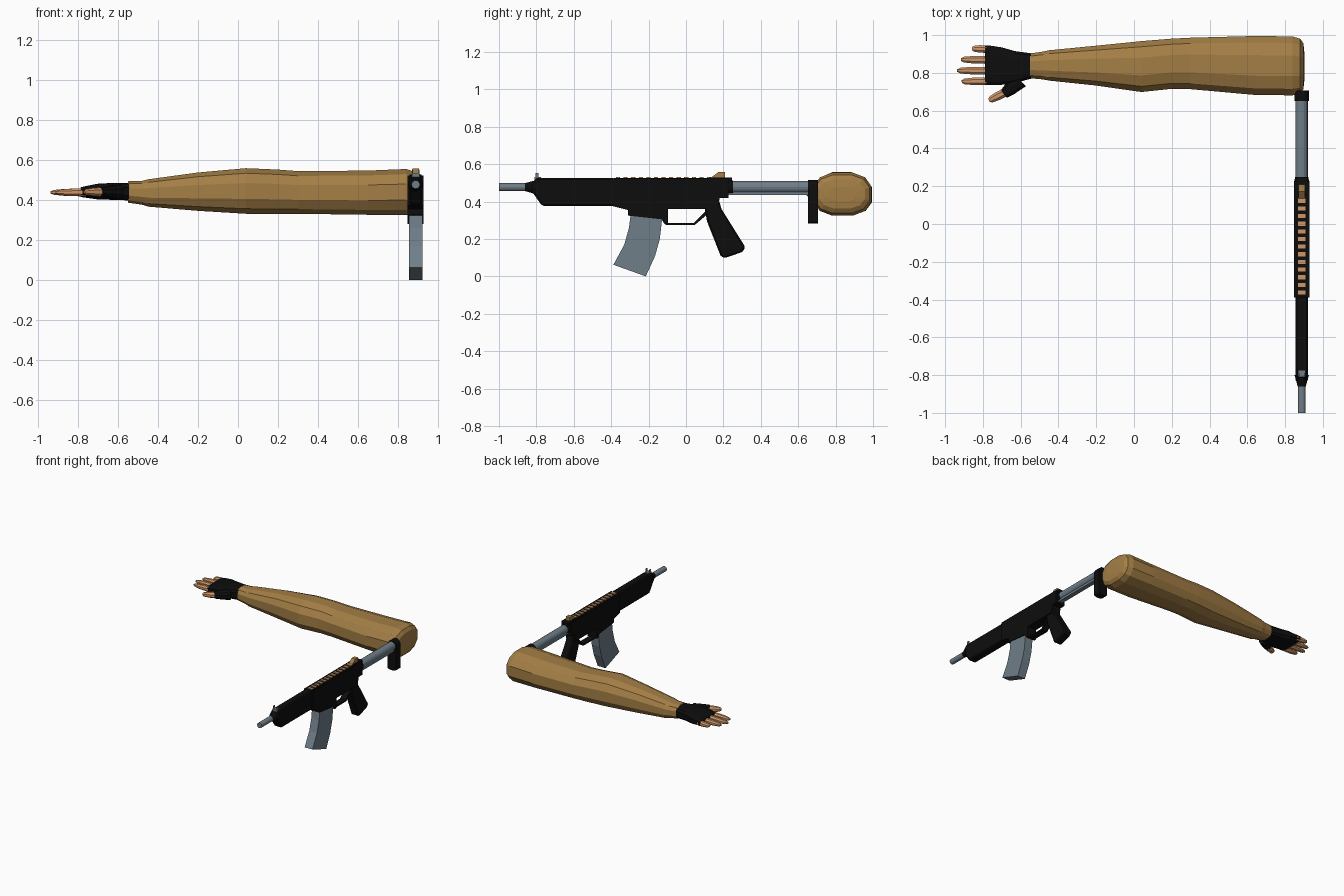
import bpy, bmesh, math
from mathutils import Vector, Matrix

if "Cube" in bpy.data.objects:
    bpy.data.objects.remove(bpy.data.objects["Cube"])

GX = 0.888  # rifle centre line


def material(name, rgb):
    m = bpy.data.materials.new(name)
    m.diffuse_color = (*rgb, 1)
    m.use_nodes = True
    m.node_tree.nodes["Principled BSDF"].inputs["Base Color"].default_value = m.diffuse_color
    return m


TAN = material("sleeve tan", (0.37, 0.21, 0.06))
SKIN = material("skin", (0.62, 0.31, 0.14))
BLACK = material("black", (0.004, 0.004, 0.004))
GREY = material("steel grey", (0.16, 0.21, 0.25))


def finish(name, bm, mat, bevel=0):
    bmesh.ops.recalc_face_normals(bm, faces=bm.faces)
    me = bpy.data.meshes.new(name)
    bm.to_mesh(me)
    bm.free()
    me.materials.append(mat)
    ob = bpy.data.objects.new(name, me)
    bpy.context.collection.objects.link(ob)
    if bevel:
        b = ob.modifiers.new("bevel", "BEVEL")
        b.width, b.segments, b.limit_method = bevel, 1, "ANGLE"
        b.angle_limit = math.radians(50)
    return ob


def loft(name, rings, mat, sides=12, power=2.0, turn=None):
    """Skin of rings (x, y0, y1, z0, z1); turn = (start, angle) places it."""
    bm = bmesh.new()
    loops = []
    for x, y0, y1, z0, z1 in rings:
        loop = []
        for i in range(sides):
            a = math.tau * (i + 0.5) / sides
            c, s = math.cos(a), math.sin(a)
            c = math.copysign(abs(c) ** (2 / power), c)
            s = math.copysign(abs(s) ** (2 / power), s)
            loop.append(bm.verts.new((x, (y0 + y1) / 2 + c * (y1 - y0) / 2,
                                      (z0 + z1) / 2 + s * (z1 - z0) / 2)))
        loops.append(loop)
    for a, b in zip(loops, loops[1:]):
        for i in range(sides):
            j = (i + 1) % sides
            bm.faces.new((a[i], a[j], b[j], b[i]))
    bm.faces.new(loops[0])
    bm.faces.new(loops[-1])
    if turn:
        bm.transform(Matrix.Translation(turn[0]) @ Matrix.Rotation(turn[1], 4, "Z"))
    return finish(name, bm, mat)


def prism(name, pts, half, mat, bevel=0, x=GX):
    """Side profile (y, z) extruded across x."""
    bm = bmesh.new()
    f = bm.faces.new([bm.verts.new((x - half, y, z)) for y, z in pts])
    r = bmesh.ops.extrude_face_region(bm, geom=[f])
    vs = [v for v in r["geom"] if isinstance(v, bmesh.types.BMVert)]
    bmesh.ops.translate(bm, verts=vs, vec=(2 * half, 0, 0))
    return finish(name, bm, mat, bevel)


def box(name, y0, y1, z0, z1, half, mat, bevel=0, x=GX):
    return prism(name, [(y0, z0), (y1, z0), (y1, z1), (y0, z1)], half, mat, bevel, x)


def tube(name, y0, y1, z, r0, r1, mat, sides=16):
    bm = bmesh.new()
    bmesh.ops.create_cone(bm, cap_ends=True, segments=sides, radius1=r1, radius2=r0, depth=y1 - y0)
    bm.transform(Matrix.Translation((GX, (y0 + y1) / 2, z)) @ Matrix.Rotation(math.pi / 2, 4, "X"))
    return finish(name, bm, mat)


# sleeve
loft("sleeve", [
    (-0.55, 0.77, 0.905, 0.385, 0.495), (-0.48, 0.763, 0.915, 0.375, 0.497),
    (-0.45, 0.757, 0.922, 0.365, 0.505), (-0.2, 0.73, 0.947, 0.343, 0.54),
    (0.04, 0.695, 0.972, 0.328, 0.562), (0.2, 0.712, 0.985, 0.328, 0.555),
    (0.3, 0.71, 0.99, 0.328, 0.547), (0.65, 0.678, 1.0, 0.323, 0.55),
    (0.84, 0.677, 0.997, 0.321, 0.558), (0.88, 0.685, 0.985, 0.335, 0.545),
    (0.897, 0.71, 0.96, 0.36, 0.52), (0.902, 0.76, 0.91, 0.40, 0.48)],
    TAN, 12, 2.5)

# glove palm and thumb stall
loft("glove", [
    (-0.545, 0.768, 0.905, 0.397, 0.487), (-0.63, 0.745, 0.917, 0.40, 0.486),
    (-0.70, 0.735, 0.937, 0.402, 0.482), (-0.77, 0.733, 0.948, 0.412, 0.468),
    (-0.788, 0.736, 0.948, 0.415, 0.463)], BLACK, 12, 3.5)
loft("glove_thumb", [(0, -0.05, 0.05, -0.038, 0.04), (-0.07, -0.04, 0.035, -0.028, 0.03),
                     (-0.115, -0.028, 0.025, -0.022, 0.024)],
     BLACK, 10, 2.5, (Vector((-0.605, 0.765, 0.44)), math.radians(42)))


# bare finger ends
def finger(name, base, length, angle, r=0.022):
    loft(name, [(0, -r, r, -r, r), (-length * 0.6, -r * .95, r * .95, -r * .85, r * .85),
                (-length * 0.9, -r * .75, r * .75, -r * .6, r * .6),
                (-length, -r * .35, r * .35, -r * .3, r * .3)],
         SKIN, 8, 2.2, (Vector(base), math.radians(angle)))


for n, y, tip, ang in [("little", 0.925, -0.858, -2), ("ring", 0.868, -0.916, -1),
                       ("middle", 0.812, -0.936, 0), ("index", 0.757, -0.912, 1)]:
    finger(n + "_finger", (-0.76, y, 0.438), -0.76 - tip, ang)
finger("thumb", (-0.665, 0.706, 0.44), 0.115, 27, 0.025)

# barrel and nose
tube("barrel", -1.0, -0.8, 0.477, 0.021, 0.021, GREY)
tube("barrel_collar", -0.865, -0.80, 0.477, 0.02, 0.038, BLACK)

# handguard and receiver
prism("handguard", [(-0.80, 0.525), (-0.835, 0.49), (-0.835, 0.47), (-0.77, 0.377),
                    (-0.38, 0.377), (-0.38, 0.525)], 0.032, BLACK, 0.008)
prism("receiver", [(-0.39, 0.523), (0.227, 0.523), (0.227, 0.42), (0.18, 0.42), (0.17, 0.36),
                   (-0.095, 0.36), (-0.095, 0.28), (-0.115, 0.28), (-0.13, 0.305),
                   (-0.31, 0.325), (-0.31, 0.355), (-0.39, 0.375)], 0.04, BLACK)
prism("trigger_guard", [(-0.11, 0.275), (0.047, 0.275), (0.13, 0.345), (0.118, 0.362),
                        (0.042, 0.285), (-0.11, 0.285)], 0.025, BLACK)
prism("grip", [(0.10, 0.365), (0.112, 0.295), (0.185, 0.11), (0.205, 0.097), (0.30, 0.13),
               (0.318, 0.155), (0.19, 0.36), (0.175, 0.41), (0.12, 0.40)], 0.032, BLACK, 0.008)

# curved magazine
prism("magazine", [(-0.295, 0.34), (-0.305, 0.26), (-0.33, 0.17), (-0.388, 0.062),
                   (-0.215, 0.0), (-0.165, 0.11), (-0.14, 0.20), (-0.125, 0.33)], 0.034, GREY)

# top rail with light slots
box("top_rail", -0.385, 0.14, 0.515, 0.525, 0.03, BLACK)
for i in range(13):
    y = 0.123 - i * 0.0405
    box("rail_rib", y - 0.011, y + 0.011, 0.52, 0.531, 0.021, SKIN)

# sights
box("rear_sight_base", 0.125, 0.245, 0.505, 0.528, 0.03, BLACK)
prism("rear_sight", [(0.13, 0.525), (0.172, 0.557), (0.208, 0.557), (0.208, 0.525)], 0.016, TAN)
box("front_sight_base", -0.81, -0.775, 0.515, 0.532, 0.018, GREY)
for s in (-1, 1):
    box("front_sight_post", -0.805, -0.788, 0.52, 0.553, 0.003, GREY, x=GX + s * 0.016)

# stock tube and butt plate
tube("stock_collar", 0.2, 0.25, 0.477, 0.04, 0.036, BLACK)
tube("stock_tube", 0.22, 0.67, 0.477, 0.032, 0.032, GREY)
box("stock_rail", 0.22, 0.67, 0.434, 0.47, 0.018, GREY)
bm = bmesh.new()  # rounded ends, seen from the front
outline = [(GX + 0.038 * math.cos(a), 0.652, (0.477 if a < math.pi else 0.295) +
            (0.038 if a < math.pi else 0.012) * math.sin(a))
           for a in [math.pi * (i // 9 + (i % 9) / 8) + 1e-4 * (1 if i > 8 else 0) - (1e-4 if i == 8 else 0)
                     for i in range(18)]]
f = bm.faces.new([bm.verts.new(p) for p in outline])
r = bmesh.ops.extrude_face_region(bm, geom=[f])
bmesh.ops.translate(bm, verts=[v for v in r["geom"] if isinstance(v, bmesh.types.BMVert)], vec=(0, 0.055, 0))
finish("butt_plate", bm, BLACK)
